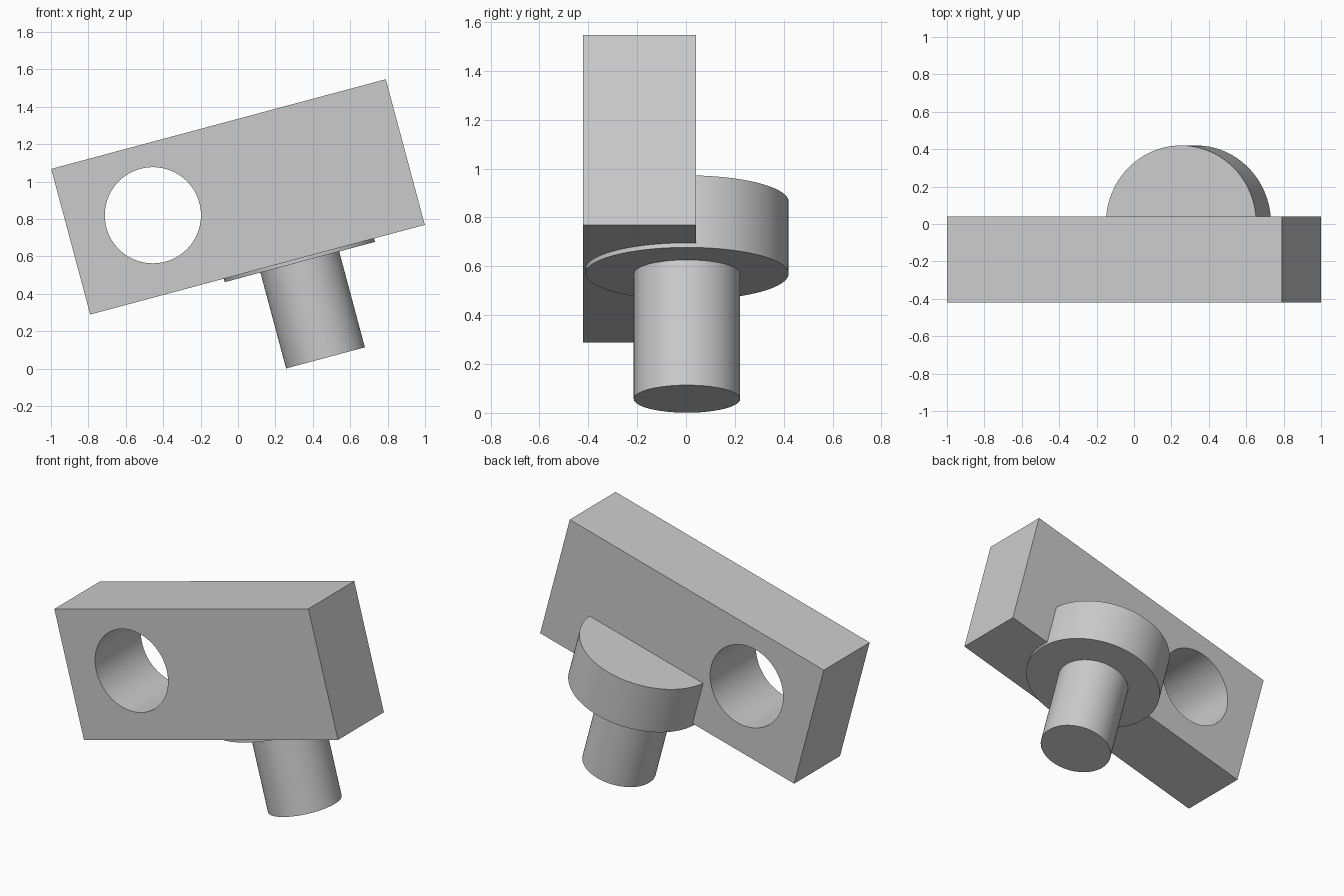
import bpy, math
from mathutils import Matrix

if "Cube" in bpy.data.objects:
    bpy.data.objects.remove(bpy.data.objects["Cube"])

# Local frame: plate centred at the origin, whole assembly tilted 15 degrees about y
TILT = Matrix.Translation((0, 0, 0.918)) @ Matrix.Rotation(math.radians(-15), 4, 'Y')

grey = bpy.data.materials.new("light grey")
grey.diffuse_color = (0.6, 0.6, 0.6, 1)
grey.use_nodes = True
grey.node_tree.nodes["Principled BSDF"].inputs["Base Color"].default_value = grey.diffuse_color


def finish(name):
    ob = bpy.context.object
    ob.name = name
    ob.data.materials.append(grey)
    bpy.ops.object.transform_apply(location=True, rotation=True, scale=True)
    return ob


def cylinder(name, radius, depth, loc, rot=(0, 0, 0)):
    bpy.ops.mesh.primitive_cylinder_add(vertices=96, radius=radius, depth=depth,
                                        location=loc, rotation=rot)
    ob = finish(name)
    bpy.ops.object.shade_smooth_by_angle(angle=math.radians(30))
    return ob


# Rectangular plate
bpy.ops.mesh.primitive_cube_add(size=1, location=(0, -0.19, 0))
bpy.context.object.scale = (1.852, 0.461, 0.806)
plate = finish("plate")

# Round through-hole
cutter = cylinder("hole_cutter", 0.257, 1.0, (-0.465, -0.19, 0.023), (math.pi / 2, 0, 0))
cut = plate.modifiers.new("hole", 'BOOLEAN')
cut.operation, cut.solver, cut.object = 'DIFFERENCE', 'EXACT', cutter
bpy.context.view_layer.objects.active = plate
bpy.ops.object.select_all(action='DESELECT')
plate.select_set(True)
bpy.ops.object.modifier_apply(modifier="hole")
bpy.data.objects.remove(cutter, do_unlink=True)
bpy.ops.object.shade_smooth_by_angle(angle=math.radians(30))

# Wide collar half sunk in the plate, and the pin below it
collar = cylinder("collar", 0.416, 0.305, (0.229, 0.004, -0.2695))
pin = cylinder("pin", 0.218, 0.58, (0.229, 0.004, -0.6625))

for ob in (plate, collar, pin):
    ob.data.transform(TILT)
